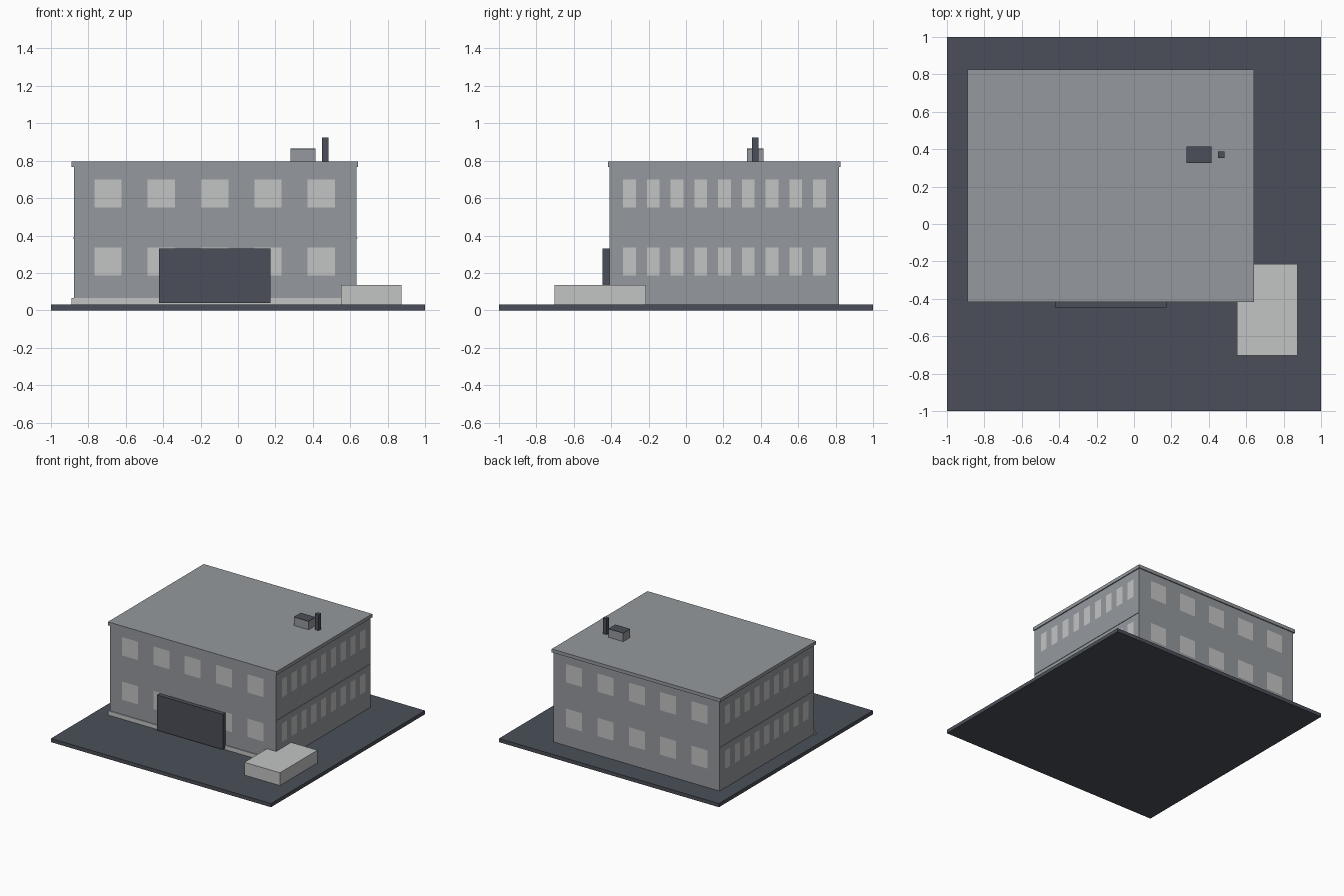
import bpy
import bmesh
from mathutils import Vector

if "Cube" in bpy.data.objects:
    bpy.data.objects.remove(bpy.data.objects["Cube"], do_unlink=True)


def material(name, rgb):
    m = bpy.data.materials.new(name)
    m.use_nodes = True
    m.diffuse_color = (*rgb, 1)
    m.node_tree.nodes["Principled BSDF"].inputs["Base Color"].default_value = (*rgb, 1)
    return m


GREY = material("wall grey", (0.30, 0.318, 0.337))
PALE = material("pale grey", (0.545, 0.55, 0.553))
DARK = material("dark slate", (0.070, 0.078, 0.098))


def box_bmesh(x, y, z):
    bm = bmesh.new()
    bmesh.ops.create_cube(bm, size=1)
    for v in bm.verts:
        v.co = Vector([a[0] if c < 0 else a[1] for a, c in zip((x, y, z), v.co)])
    return bm


def finish(name, bm, *mats):
    mesh = bpy.data.meshes.new(name)
    bm.to_mesh(mesh)
    bm.free()
    for m in mats:
        mesh.materials.append(m)
    obj = bpy.data.objects.new(name, mesh)
    bpy.context.collection.objects.link(obj)
    return obj


def box(name, x, y, z, mat):
    return finish(name, box_bmesh(x, y, z), mat)


def spans(first, step, count, width):
    return [(first + i * step - width / 2, first + i * step + width / 2)
            for i in range(count)]


def inside(value, ranges):
    return any(a < value < b for a, b in ranges)


# Window rows: wide openings front and back, narrow ones on both sides
wide = spans(-0.695, 0.285, 5, 0.146)
narrow = spans(-0.302, 0.127, 9, 0.068)
rows = [(0.185, 0.335), (0.55, 0.70)]

# Walls, cut along every window edge, with the panes coloured by position
bm = box_bmesh((-0.878, 0.634), (-0.41, 0.817), (0.03, 0.77))
for axis, ranges in enumerate((wide, narrow, rows)):
    normal = Vector((0, 0, 0))
    normal[axis] = 1
    for edge in [e for r in ranges for e in r]:
        bmesh.ops.bisect_plane(bm, geom=bm.verts[:] + bm.edges[:] + bm.faces[:],
                               plane_co=normal * edge, plane_no=normal)
bm.normal_update()
for f in bm.faces:
    c = f.calc_center_median()
    if abs(f.normal.z) < 0.5 and inside(c.z, rows):
        facing_y = abs(f.normal.y) > 0.5
        f.material_index = int(inside(c.x, wide) if facing_y else inside(c.y, narrow))
finish("walls", bm, GREY, PALE)

# Ground, roof and trim
box("ground_slab", (-1, 1), (-1, 1), (0, 0.03), DARK)
box("roof_slab", (-0.89, 0.642), (-0.417, 0.826), (0.767, 0.795), GREY)
box("floor_band", (-0.882, 0.638), (-0.405, 0.812), (0.383, 0.389), GREY)
box("front_plinth", (-0.89, 0.642), (-0.417, -0.40), (0.03, 0.065), PALE)

# Entrance panel and corner platform
box("entrance_panel", (-0.423, 0.174), (-0.446, -0.40), (0.04, 0.33), DARK)
box("corner_platform", (0.55, 0.873), (-0.702, -0.215), (0.03, 0.135), PALE)

# Rooftop equipment
box("roof_unit", (0.28, 0.414), (0.325, 0.415), (0.795, 0.861), GREY)
box("roof_unit_cap", (0.28, 0.414), (0.325, 0.415), (0.861, 0.865), DARK)
box("chimney", (0.45, 0.485), (0.354, 0.388), (0.795, 0.925), DARK)
